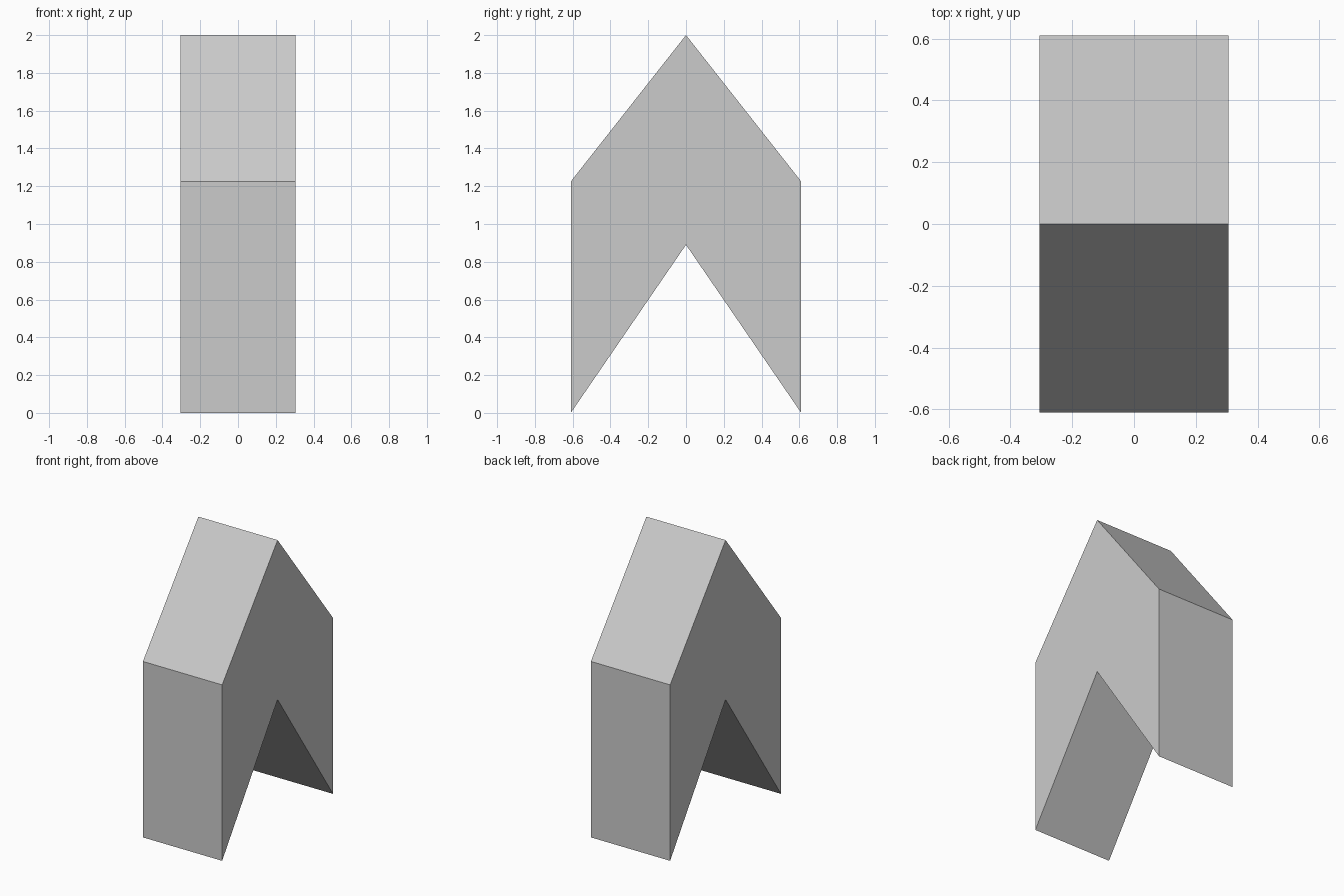
import bpy, bmesh

if "Cube" in bpy.data.objects:
    bpy.data.objects.remove(bpy.data.objects["Cube"])

HALF_DEPTH, HALF_WIDTH = 0.305, 0.61
EAVE, PEAK, NOTCH = 1.225, 2.0, 0.89

# Chevron outline (y, z), seen from the right side
profile = [(-HALF_WIDTH, 0), (0, NOTCH), (HALF_WIDTH, 0),
           (HALF_WIDTH, EAVE), (0, PEAK), (-HALF_WIDTH, EAVE)]

# Extrude the outline along x into a closed solid
bm = bmesh.new()
face = bm.faces.new([bm.verts.new((-HALF_DEPTH, y, z)) for y, z in profile])
result = bmesh.ops.extrude_face_region(bm, geom=[face], use_keep_orig=True)
moved = [v for v in result["geom"] if isinstance(v, bmesh.types.BMVert)]
bmesh.ops.translate(bm, verts=moved, vec=(2 * HALF_DEPTH, 0, 0))
bmesh.ops.recalc_face_normals(bm, faces=bm.faces)

mesh = bpy.data.meshes.new("chevron_block")
bm.to_mesh(mesh)
bm.free()
bpy.context.collection.objects.link(bpy.data.objects.new("chevron_block", mesh))
